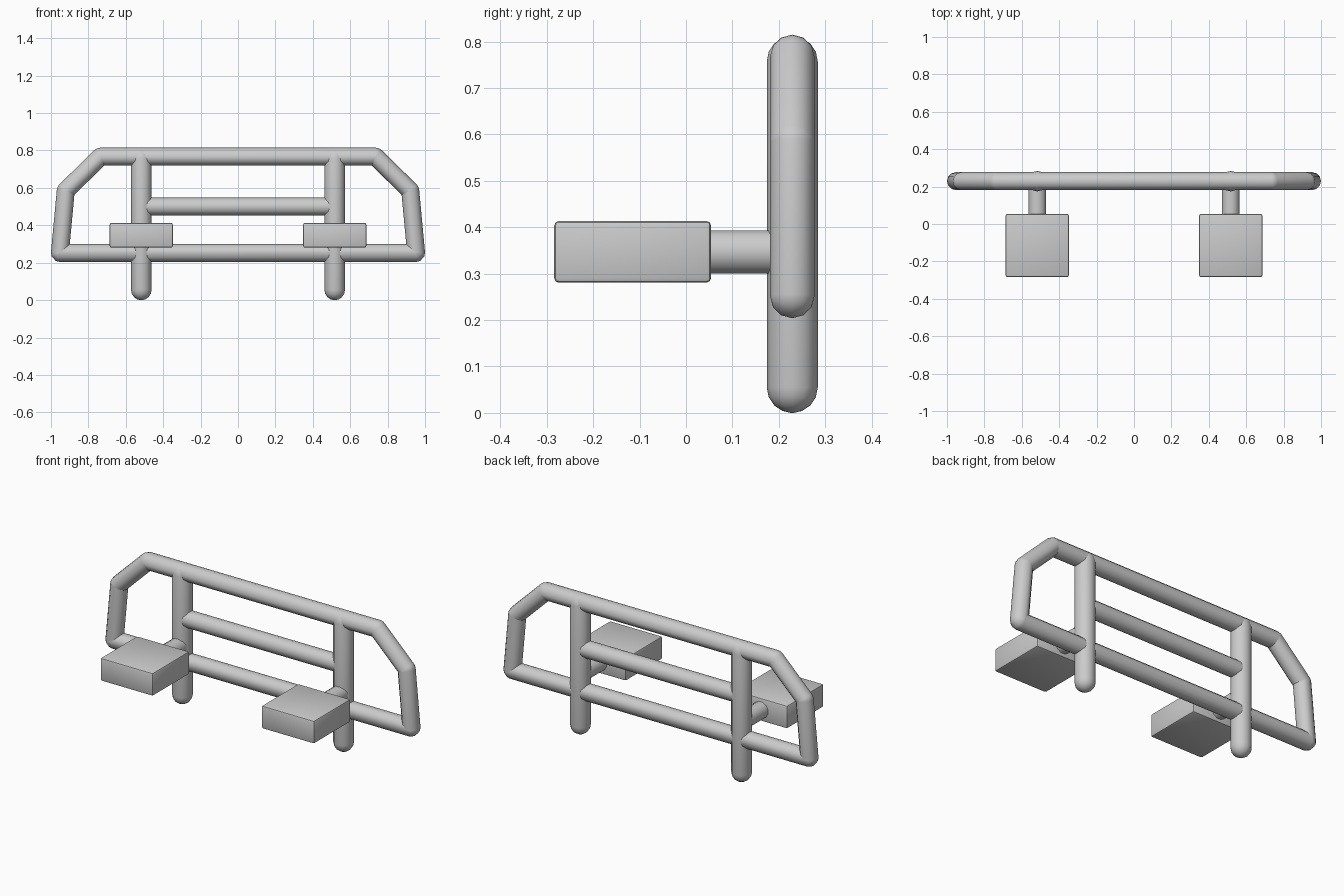
import bpy, bmesh
from math import sin, cos, pi
from mathutils import Vector

if "Cube" in bpy.data.objects:
    bpy.data.objects.remove(bpy.data.objects["Cube"])

SIDES = 12
Y = 0.229          # plane of the tube frame
TUBE, POST = 0.048, 0.055


def finish(name, bm, angle=0.7):
    bmesh.ops.recalc_face_normals(bm, faces=bm.faces)
    mesh = bpy.data.meshes.new(name)
    bm.to_mesh(mesh)
    bm.free()
    obj = bpy.data.objects.new(name, mesh)
    bpy.context.collection.objects.link(obj)
    bpy.ops.object.select_all(action='DESELECT')
    obj.select_set(True)
    bpy.context.view_layer.objects.active = obj
    bpy.ops.object.shade_smooth_by_angle(angle=angle)
    return obj


def ring(bm, centre, direction, radius):
    # circle of vertices around a direction
    d = direction.normalized()
    side = d.orthogonal().normalized() if abs(d.y) > 0.9 else Vector((0, 1, 0))
    up = d.cross(side)
    return [bm.verts.new(centre + radius * (side * cos(2 * pi * i / SIDES) + up * sin(2 * pi * i / SIDES)))
            for i in range(SIDES)]


def skin(bm, rings, closed=False):
    pairs = list(zip(rings, rings[1:] + rings[:1]))
    for a, b in pairs if closed else pairs[:-1]:
        for i in range(SIDES):
            j = (i + 1) % SIDES
            bm.faces.new((a[i], a[j], b[j], b[i]))
    if not closed:
        bm.faces.new(rings[0])
        bm.faces.new(rings[-1])


def rod(name, start, end, radius, domed=False):
    # straight bar, optionally with hemispherical ends
    bm = bmesh.new()
    a, b = Vector(start), Vector(end)
    d = (b - a).normalized()
    stations = [(a, radius), (b, radius)]
    if domed:
        arc = [k * pi / 2 / 4 for k in (3.8, 3, 2, 1, 0)]
        low = [(a + d * radius * (1 - sin(t)), radius * cos(t)) for t in arc]
        high = [(b - d * radius * (1 - sin(t)), radius * cos(t)) for t in reversed(arc)]
        stations = low + high
    skin(bm, [ring(bm, c, d, r) for c, r in stations])
    return finish(name, bm)


# Outer hoop: closed tube with rounded elbows
right = [(0.952, 0.252), (0.921, 0.585), (0.735, 0.767)]
path = [Vector((x, Y, z)) for x, z in right + [(-x, z) for x, z in reversed(right)]]
bm = bmesh.new()
rings = []
for i, p in enumerate(path):
    d1 = (p - path[i - 1]).normalized()
    d2 = (path[(i + 1) % len(path)] - p).normalized()
    for t in (0, 0.33, 0.67, 1):
        rings.append(ring(bm, p, d1.lerp(d2, t), TUBE))
skin(bm, rings, closed=True)
finish("outer_hoop", bm, 1.0)

# Middle cross bar
rod("cross_bar", (-0.517, Y, 0.5), (0.517, Y, 0.5), TUBE)

for side, s in (("left", -1), ("right", 1)):
    x = 0.517 * s
    # Upright post and mounting stub
    rod(side + "_upright", (x, Y, 0), (x, Y, 0.812), POST, domed=True)
    rod(side + "_mount_stub", (x, 0.03, 0.347), (x, Y, 0.347), TUBE)
    # Mounting block
    bm = bmesh.new()
    bmesh.ops.create_cube(bm, size=1)
    bmesh.ops.scale(bm, vec=(0.338, 0.338, 0.133), verts=bm.verts)
    bmesh.ops.translate(bm, vec=(x, -0.115, 0.347), verts=bm.verts)
    bmesh.ops.bevel(bm, geom=bm.edges[:], offset=0.01, segments=2, profile=0.5, affect='EDGES')
    finish(side + "_mount_block", bm)
